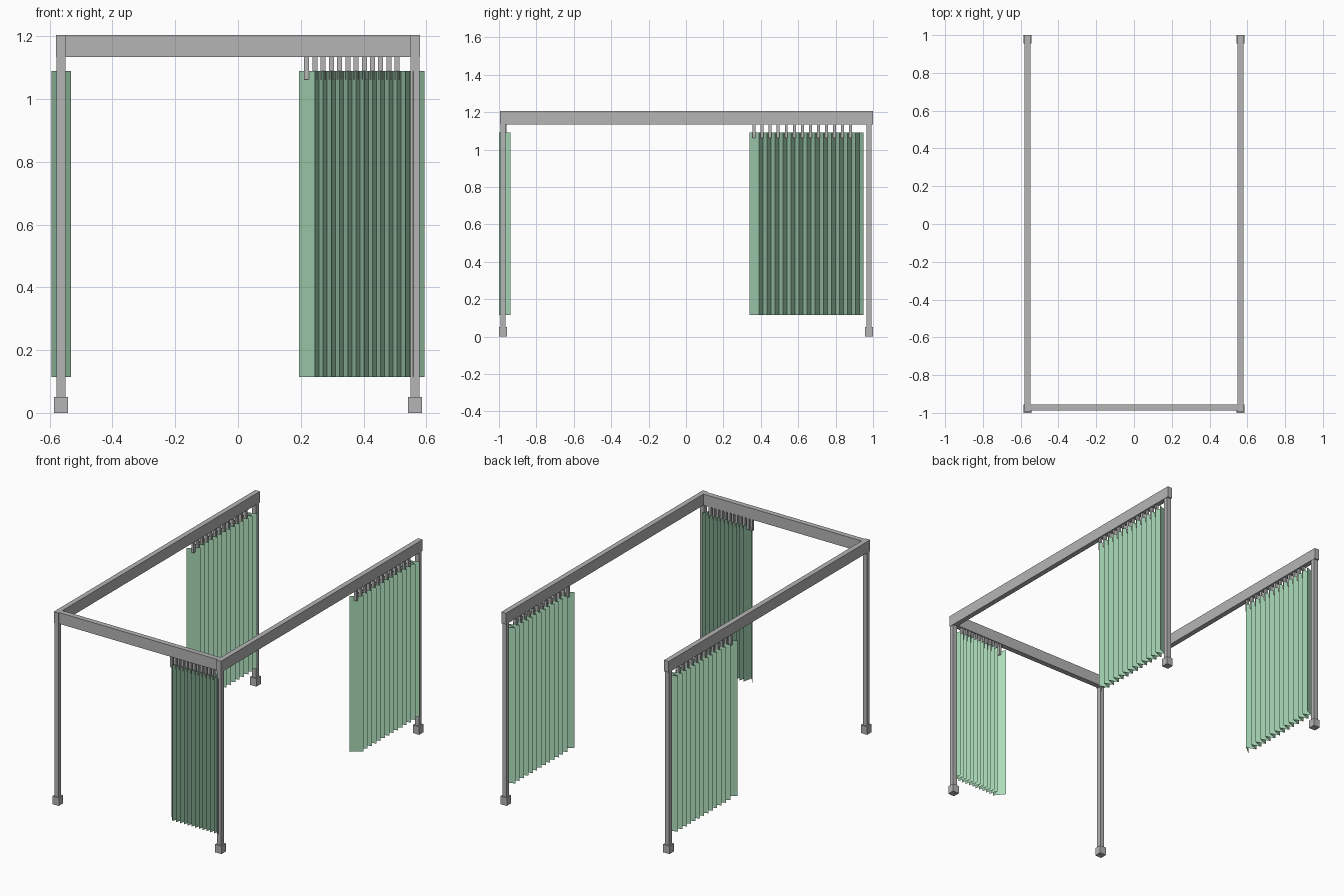
import bpy
import bmesh
from mathutils import Matrix, Vector

cube = bpy.data.objects.get("Cube")
if cube:
    bpy.data.objects.remove(cube, do_unlink=True)


def make_material(name, rgb):
    mat = bpy.data.materials.new(name)
    mat.use_nodes = True
    color = (*rgb, 1.0)
    mat.diffuse_color = color
    mat.node_tree.nodes["Principled BSDF"].inputs["Base Color"].default_value = color
    return mat


METAL = make_material("grey metal", (0.46, 0.46, 0.46))
FABRIC = make_material("mint fabric", (0.41, 0.72, 0.49))

RAIL_X, POST_Y = 0.564, 0.978
RAIL_LOW, RAIL_TOP = 1.135, 1.205
CLOTH_LOW, CLOTH_TOP = 0.115, 1.09
CLOTH_DEPTH = 0.062


def finish(bm, name, mat):
    mesh = bpy.data.meshes.new(name)
    bm.to_mesh(mesh)
    bm.free()
    mesh.materials.append(mat)
    obj = bpy.data.objects.new(name, mesh)
    bpy.context.collection.objects.link(obj)
    return obj


def add_box(bm, low, high):
    low, high = Vector(low), Vector(high)
    place = Matrix.Translation((low + high) / 2) @ Matrix.Diagonal((*(high - low), 1))
    bmesh.ops.create_cube(bm, size=1, matrix=place)


def box(name, low, high, mat=METAL):
    bm = bmesh.new()
    add_box(bm, low, high)
    return finish(bm, name, mat)


def column(name, x, y, half, low, high):
    return box(name, (x - half, y - half, low), (x + half, y + half, high))


# Overhead rails: two sides and the front
for side, sx in (("left", 1), ("right", -1)):
    x = sx * RAIL_X
    box(side + "_rail", (x - 0.016, -0.995, RAIL_LOW), (x + 0.016, 1.0, RAIL_TOP))
    # Corner posts with square feet
    for end, sy in (("front", -1), ("back", 1)):
        y = sy * POST_Y
        column(f"{end}_{side}_post", x, y, 0.014, 0.05, RAIL_LOW)
        column(f"{end}_{side}_foot", x, y, 0.022, 0, 0.05)
box("front_rail", (-RAIL_X, -0.988, RAIL_LOW), (RAIL_X, -0.955, RAIL_TOP))


def curtain(name, origin, along, across, first, pitch, folds):
    """Pleated sheet with a wide leading panel, and its row of hangers."""
    origin, along, across = Vector(origin), Vector(along), Vector(across)
    bm = bmesh.new()
    previous = None
    for i in range(2 * folds):
        run = 0 if i == 0 else first + (i - 1) * pitch / 2
        depth = CLOTH_DEPTH * (0.5 if i % 2 else -0.5)
        point = origin + along * run + across * depth
        pair = [bm.verts.new((point.x, point.y, z)) for z in (CLOTH_LOW, CLOTH_TOP)]
        if previous:
            bm.faces.new((previous[0], pair[0], pair[1], previous[1]))
        previous = pair
    finish(bm, name, FABRIC)

    # Hangers joining cloth to rail
    bm = bmesh.new()
    half = Vector((0.008, 0.008, 0))
    for i in range(folds - 1):
        mid = origin + along * (0.024 + i * pitch)
        add_box(bm, mid - half + Vector((0, 0, 1.062)), mid + half + Vector((0, 0, RAIL_LOW)))
    finish(bm, name + "_hangers", METAL)


# Curtains gathered towards the posts
curtain("front_curtain", (0.195, -0.968, 0), (1, 0, 0), (0, -1, 0), 0.05, 0.0262, 13)
for side, sx in (("left", 1), ("right", -1)):
    curtain(side + "_curtain", (sx * RAIL_X, 0.34, 0), (0, 1, 0), (1, 0, 0), 0.05, 0.043, 14)
